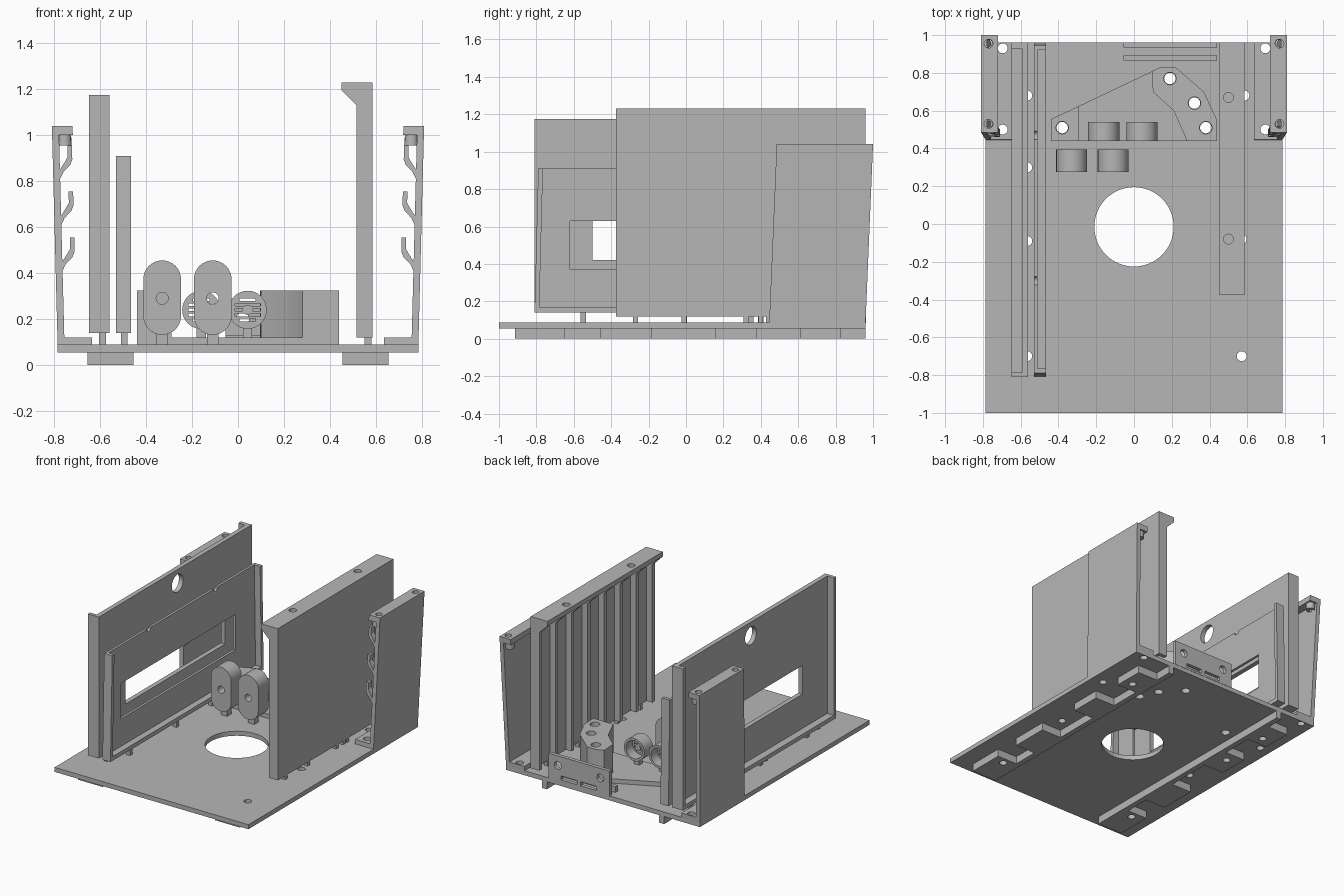
import bpy, bmesh, math
from mathutils import Vector

if "Cube" in bpy.data.objects:
    bpy.data.objects.remove(bpy.data.objects["Cube"])

grey = bpy.data.materials.new("plain_grey")
grey.use_nodes = True
grey.diffuse_color = (0.47, 0.47, 0.47, 1)
grey.node_tree.nodes["Principled BSDF"].inputs["Base Color"].default_value = (0.47, 0.47, 0.47, 1)


def prism(name, pts, axis, a, b):
    """Extrude a 2D outline along an axis from a to b."""
    place = {"x": lambda p, q, t: (t, p, q),
             "y": lambda p, q, t: (p, t, q),
             "z": lambda p, q, t: (p, q, t)}[axis]
    bm = bmesh.new()
    low = [bm.verts.new(place(p, q, a)) for p, q in pts]
    high = [bm.verts.new(place(p, q, b)) for p, q in pts]
    bm.faces.new(low)
    bm.faces.new(high)
    for i in range(len(pts)):
        j = (i + 1) % len(pts)
        bm.faces.new((low[i], low[j], high[j], high[i]))
    bmesh.ops.recalc_face_normals(bm, faces=bm.faces)
    mesh = bpy.data.meshes.new(name)
    bm.to_mesh(mesh)
    bm.free()
    mesh.materials.append(grey)
    obj = bpy.data.objects.new(name, mesh)
    bpy.context.collection.objects.link(obj)
    return obj


def box(name, x0, x1, y0, y1, z0, z1):
    return prism(name, [(x0, y0), (x1, y0), (x1, y1), (x0, y1)], "z", z0, z1)


def circle(p, q, r, n=32):
    return [(p + r * math.cos(math.tau * i / n), q + r * math.sin(math.tau * i / n)) for i in range(n)]


def rod(name, p, q, r, axis, a, b, n=32):
    return prism(name, circle(p, q, r, n), axis, a, b)


def cut(obj, cutters):
    """Subtract each cutter and discard it."""
    for c in cutters:
        c.hide_render = True
        m = obj.modifiers.new("cut", "BOOLEAN")
        m.operation, m.solver, m.object = "DIFFERENCE", "EXACT", c
    bpy.context.view_layer.update()
    done = bpy.data.meshes.new_from_object(obj.evaluated_get(bpy.context.evaluated_depsgraph_get()))
    obj.modifiers.clear()
    obj.data = done
    for c in cutters:
        bpy.data.objects.remove(c)
    return obj


def holes(spots, r, z0=-0.1, z1=0.5):
    return [rod("cutter", x, y, r, "z", z0, z1) for x, y in spots]


# Base plate with the large round opening and screw holes
block_holes = [(0.19, 0.77), (0.32, 0.64), (0.38, 0.51), (-0.38, 0.51)]
foot_holes = [(s * 0.695, y) for s in (-1, 1) for y in (0.5, 0.93)]
rail_holes = [(0.57, -0.7), (0.585, 0.68), (0.57, -0.08), (-0.565, 0.68),
              (-0.565, 0.3), (-0.565, -0.09), (-0.565, -0.7)]
base = box("base_plate", -0.785, 0.785, -1, 0.96, 0.055, 0.088)
cut(base, [rod("cutter", 0, -0.015, 0.21, "z", -0.1, 0.3, 64)]
    + holes(block_holes, 0.03) + holes(foot_holes + rail_holes, 0.026))

# Underside rails with toothed outer edges
for side, label in ((-1, "right"), (1, "left")):
    outline = [(side * 0.455, 0.96), (side * 0.455, -0.915)]
    for y0, y1 in ((-0.915, -0.65), (-0.46, -0.185), (0.155, 0.38), (0.61, 0.83)):
        outline += [(side * x, y) for x, y in ((0.655, y0), (0.655, y1), (0.495, y1))]
        if y1 < 0.8:
            nxt = {-0.65: -0.46, -0.185: 0.155, 0.38: 0.61}[y1]
            outline.append((side * 0.495, nxt))
    outline.append((side * 0.495, 0.96))
    rail = prism(label + "_underside_rail", outline, "z", 0, 0.055)
    cut(rail, holes([p for p in rail_holes if p[0] * side > 0], 0.026))

# Outer side panel: thin sheet with a window, round hole and edge flanges
sheet = box("outer_panel_sheet", -0.594, -0.56, -0.81, 0.96, 0.14, 1.175)
cut(sheet, [box("cutter", -0.7, -0.5, -0.5, 0.65, 0.42, 0.63),
            rod("cutter", 0.1, 1.075, 0.065, "x", -0.7, -0.5)])
box("outer_panel_front_flange", -0.648, -0.594, -0.81, -0.785, 0.14, 1.175)
box("outer_panel_back_flange", -0.648, -0.594, 0.93, 0.96, 0.14, 1.175)
box("outer_panel_bottom_flange", -0.648, -0.594, -0.785, 0.93, 0.14, 0.17)

# Inner side panel: window, top notches, slanted end flanges
sheet = prism("inner_panel_sheet", [(-0.81, 0.14), (0.96, 0.14), (0.945, 0.91), (-0.79, 0.91)],
              "x", -0.53, -0.512)
cut(sheet, [box("cutter", -0.6, -0.4, -0.62, 0.7, 0.37, 0.63)]
    + [rod("cutter", y, 0.91, 0.022, "x", -0.6, -0.4) for y in (-0.3, 0.47)])
prism("inner_panel_front_flange", [(-0.81, 0.14), (-0.785, 0.14), (-0.765, 0.91), (-0.79, 0.91)],
      "x", -0.512, -0.465)
prism("inner_panel_back_flange", [(0.935, 0.14), (0.96, 0.14), (0.945, 0.91), (0.92, 0.91)],
      "x", -0.512, -0.465)
box("inner_panel_bottom_flange", -0.512, -0.465, -0.787, 0.937, 0.14, 0.17)

# Locating pegs below the panels
for y in (-0.55, -0.01, 0.4, 0.8):
    box("outer_panel_peg", -0.605, -0.575, y - 0.015, y + 0.015, 0.085, 0.145)
    box("inner_panel_peg", -0.51, -0.48, y - 0.015, y + 0.015, 0.085, 0.145)
for y in (-0.27, -0.01, 0.32, 0.4, 0.44, 0.8):
    box("ribbed_panel_peg", 0.55, 0.58, y - 0.013, y + 0.013, 0.085, 0.125)

# Ribbed side panel with a drilled top lip
box("ribbed_panel_sheet", 0.56, 0.585, -0.375, 0.96, 0.12, 1.195)
lip = box("ribbed_panel_lip", 0.45, 0.585, -0.375, 0.96, 1.195, 1.23)
cut(lip, [rod("cutter", 0.5, y, 0.026, "z", 1.1, 1.3) for y in (-0.08, 0.67)])
for i in range(8):
    y = -0.375 + i * (1.335 - 0.03) / 7
    prism("ribbed_panel_rib", [(0.56, 0.12), (0.56, 1.195), (0.45, 1.195), (0.515, 1.13), (0.515, 0.12)],
          "y", y, y + 0.03)


# Leaning corner brackets at the back
def lean(obj, side):
    for v in obj.data.vertices:
        t = (v.co.z - 0.088) / 0.952
        v.co.x += side * 0.025 * t
        v.co.y += 0.04 * t
    return obj


for side, label in ((-1, "right"), (1, "left")):
    def part(name, x0, x1, *rest):
        return lean(box(label + name, *sorted((side * x0, side * x1)), *rest), side)

    part("_bracket_wall", 0.755, 0.785, 0.445, 0.96, 0.088, 1.0)
    foot = part("_bracket_foot", 0.635, 0.757, 0.445, 0.96, 0.088, 0.12)
    cut(foot, holes([p for p in foot_holes if p[0] * side > 0], 0.026))
    top = part("_bracket_top", 0.695, 0.785, 0.445, 0.96, 1.0, 1.04)
    cut(top, holes([(side * 0.77, 0.53), (side * 0.77, 0.955)], 0.023, 0.9, 1.2))
    for y in (0.49, 0.92):
        lean(cut(rod(label + "_bracket_boss", side * 0.732, y, 0.03, "z", 0.955, 1.0, 16),
                 holes([(side * 0.745, y)], 0.018, 0.9, 1.1)), side)
    # Hooked clips down the front edge
    for z in (0.41, 0.61, 0.81):
        hook = [(0.755, 0), (0.74, 0.03), (0.71, 0.06), (0.7, 0.085), (0.7, 0.145), (0.72, 0.145),
                (0.72, 0.095), (0.735, 0.07), (0.755, 0.04)]
        lean(prism(label + "_bracket_clip", [(side * x, z + dz) for x, dz in hook],
                   "y", 0.445, 0.485), side)

# Angled mounting base with raised drilled blocks
right_edge = [(0.44, 0.44), (0.44, 0.55), (0.37, 0.7), (0.22, 0.83)]
tray = prism("mount_tray", right_edge + [(0.14, 0.83), (-0.29, 0.625), (-0.44, 0.555), (-0.44, 0.44)],
             "z", 0.088, 0.12)
cut(tray, holes(block_holes, 0.03))
tower = prism("mount_tower", right_edge + [(0.14, 0.83), (0.095, 0.81), (0.1, 0.7), (0.21, 0.6), (0.28, 0.44)],
              "z", 0.12, 0.325)
cut(tower, holes(block_holes[:3], 0.033))
post = prism("mount_post", [(-0.44, 0.44), (-0.29, 0.44), (-0.29, 0.625), (-0.44, 0.555)], "z", 0.12, 0.325)
cut(post, holes(block_holes[3:], 0.033))

# Two upright rounded plates with a central bore
for x in (-0.33, -0.11):
    arc = [(x + 0.082 * math.cos(math.pi * i / 16), 0.373 + 0.082 * math.sin(math.pi * i / 16)) for i in range(17)]
    arc += [(2 * x - p, 0.586 - q) for p, q in arc]
    cut(prism("capsule_plate", arc, "y", 0.275, 0.395), [rod("cutter", x, 0.29, 0.026, "y", 0.2, 0.5)])
    box("capsule_plate_peg", x - 0.025, x + 0.025, 0.31, 0.36, 0.085, 0.14)

# Round cups with slotted grilles
for x in (-0.16, 0.042):
    cup = rod("grille_cup", x, 0.24, 0.083, "y", 0.44, 0.54)
    slots = [rod("cutter", x, 0.24, 0.066, "y", 0.465, 0.6)]
    for k in (-2, -1, 0, 1, 2):
        w = 0.055 if abs(k) < 2 else 0.035
        z = 0.24 + k * 0.022
        slots.append(box("cutter", x - w, x + w, 0.4, 0.5, z - 0.006, z + 0.006))
    cut(cup, slots)
    rod("grille_hub", x, 0.24, 0.022, "y", 0.445, 0.5)
    box("grille_cup_peg", x - 0.02, x + 0.02, 0.47, 0.51, 0.085, 0.17)

# Upright connector plates at the back edge
plate = box("back_plate", -0.055, 0.44, 0.935, 0.962, 0.085, 0.27)
cut(plate, [rod("cutter", x, 0.2, 0.028, "y", 0.8, 1.1) for x in (0.02, 0.365)]
    + [box("cutter", x, x + 0.13, 0.8, 1.1, 0.1, 0.13) for x in (0.05, 0.21)])
box("inner_back_plate", -0.055, 0.44, 0.865, 0.893, 0.085, 0.13)

# Smooth round walls while keeping edges crisp
for o in bpy.context.view_layer.objects:
    o.select_set(o.type == "MESH")
bpy.context.view_layer.objects.active = base
bpy.ops.object.shade_smooth_by_angle(angle=math.radians(25))
